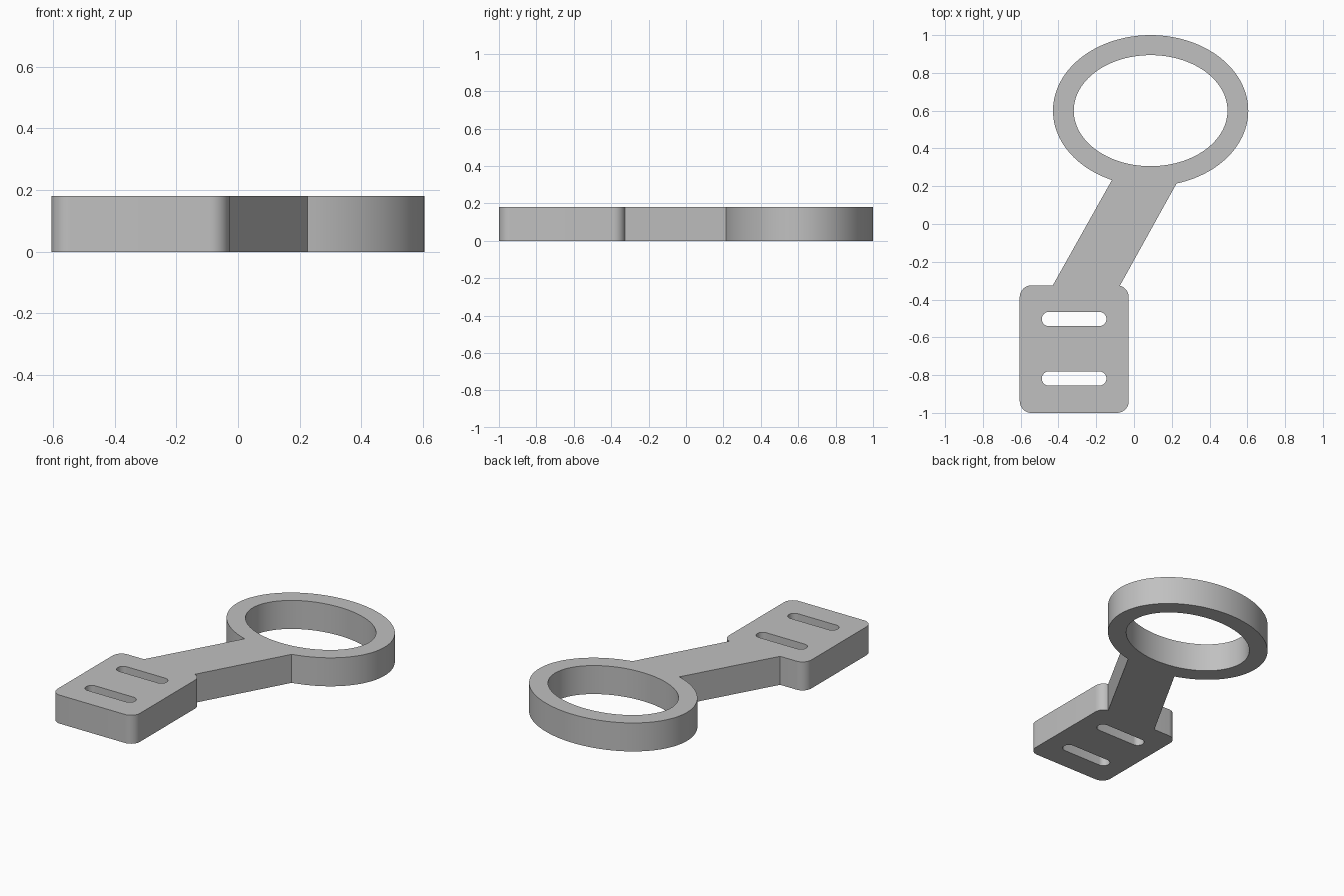
import bpy
import bmesh
from math import sin, cos, pi, radians, asin

HEIGHT = 0.18

cube = bpy.data.objects.get("Cube")
if cube:
    bpy.data.objects.remove(cube, do_unlink=True)


def arc(cx, cy, rx, ry, start, end, steps):
    """Points along an elliptical arc, both ends included."""
    angles = [start + (end - start) * i / steps for i in range(steps + 1)]
    return [(cx + rx * cos(a), cy + ry * sin(a)) for a in angles]


def slot(cx, cy, half_length, radius):
    """Rounded slot outline."""
    reach = half_length - radius
    return (arc(cx + reach, cy, radius, radius, -pi / 2, pi / 2, 16)
            + arc(cx - reach, cy, radius, radius, pi / 2, 3 * pi / 2, 16))


# Main outline: oval ring, slanted arm and rounded plate
ring_x, ring_y, ring_rx, ring_ry = 0.088, 0.6, 0.517, 0.4
left, right, bottom, top, corner = -0.605, -0.028, -1.0, -0.325, 0.062
arm_left, arm_right = -0.117, 0.225
ring_start = -pi / 2 + asin((arm_right - ring_x) / ring_rx)
ring_end = 3 * pi / 2 + asin((arm_left - ring_x) / ring_rx)

outline = arc(ring_x, ring_y, ring_rx, ring_ry, ring_start, ring_end, 112)
outline.append((-0.43, top))
for cx, cy, start, sweep in (
        (left + corner, top - corner, 90, 90),
        (left + corner, bottom + corner, 180, 90),
        (right - corner, bottom + corner, 270, 90),
        (right - corner, top - corner, 0, 76)):
    outline += arc(cx, cy, corner, corner,
                   radians(start), radians(start + sweep), 12)

# Openings: oval hole and two strap slots
oval_hole = arc(ring_x, ring_y, 0.407, 0.294, 0, 2 * pi, 112)[:-1]
holes = [oval_hole] + [slot(-0.317, y, 0.171, 0.038) for y in (-0.503, -0.818)]

# Fill the flat profile and raise it to full thickness
bm = bmesh.new()
for loop in [outline] + holes:
    verts = [bm.verts.new((x, y, 0)) for x, y in loop]
    for a, b in zip(verts, verts[1:] + verts[:1]):
        bm.edges.new((a, b))
bmesh.ops.triangle_fill(bm, use_beauty=True, use_dissolve=False,
                        edges=bm.edges[:], normal=(0, 0, 1))
raised = bmesh.ops.extrude_face_region(bm, geom=bm.faces[:], use_keep_orig=True)
bmesh.ops.translate(bm, vec=(0, 0, HEIGHT), verts=[
    g for g in raised["geom"] if isinstance(g, bmesh.types.BMVert)])
bmesh.ops.recalc_face_normals(bm, faces=bm.faces[:])

mesh = bpy.data.meshes.new("ring_bracket")
bm.to_mesh(mesh)
bm.free()
bracket = bpy.data.objects.new("ring_bracket", mesh)
bpy.context.collection.objects.link(bracket)

# Plain grey finish
grey = bpy.data.materials.new("plain_grey")
grey.use_nodes = True
colour = (0.53, 0.53, 0.53, 1)
grey.diffuse_color = colour
grey.node_tree.nodes["Principled BSDF"].inputs["Base Color"].default_value = colour
mesh.materials.append(grey)

bpy.ops.object.select_all(action="DESELECT")
bracket.select_set(True)
bpy.context.view_layer.objects.active = bracket
bpy.ops.object.shade_smooth_by_angle(angle=radians(30))
